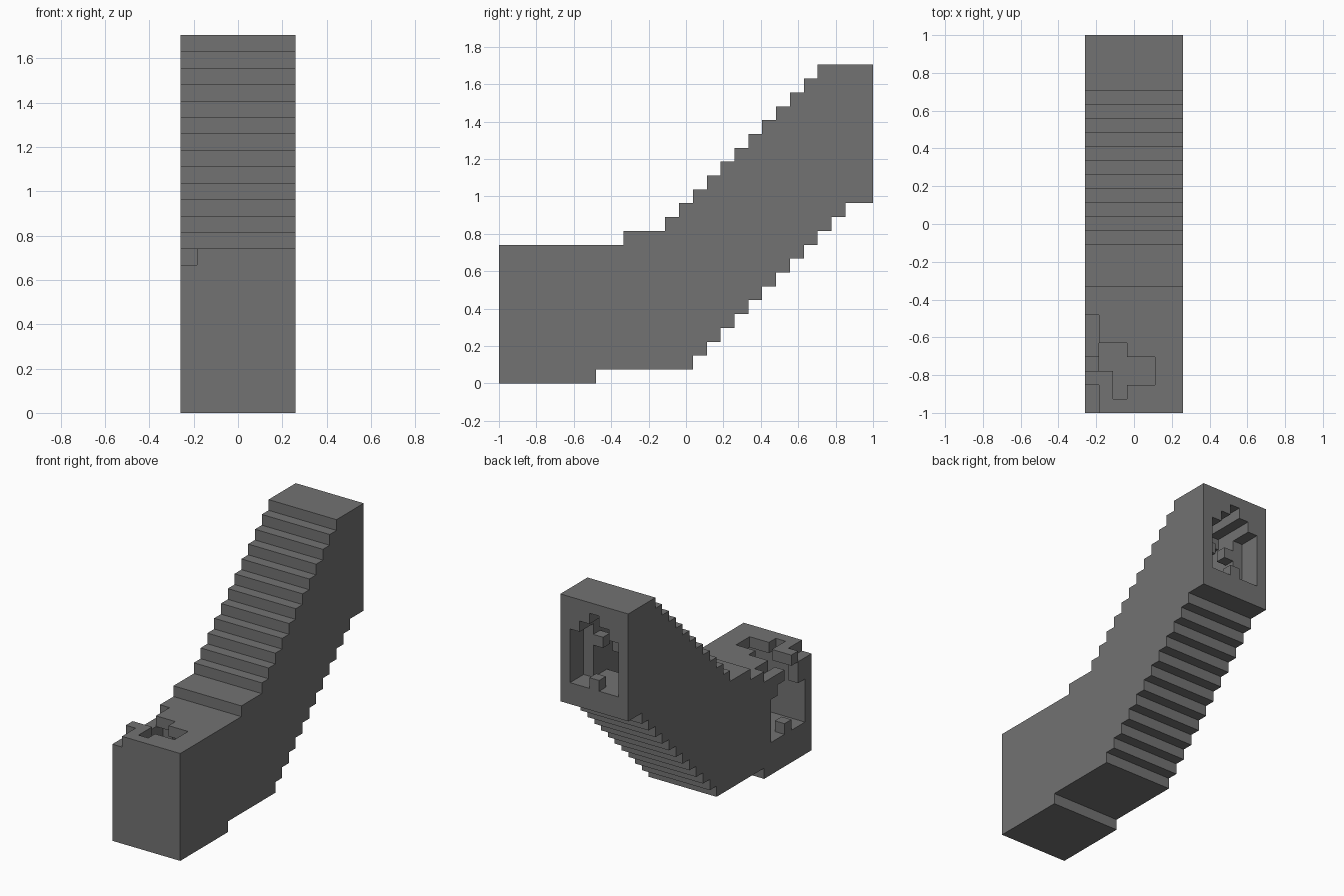
import bpy, bmesh
from mathutils import Vector

if "Cube" in bpy.data.objects:
    bpy.data.objects.remove(bpy.data.objects["Cube"], do_unlink=True)

U = 2 / 27                      # edge of one block
NX, NY, NZ = 7, 27, 23
blocks = set()


def box(i0, i1, j0, j1, k0, k1, add=False):
    """Add or carve a box of blocks; end values are exclusive."""
    cells = {(i, j, k) for i in range(i0, i1)
             for j in range(j0, j1) for k in range(k0, k1)}
    if add:
        blocks.update(cells)
    else:
        blocks.difference_update(cells)


def top_of(j):
    if j < 9:
        return 10
    return max(11, min(j, NZ))


def bottom_of(j):
    if j < 7:
        return 0
    return max(1, min(j - 12, 13))


# Outer body: flat foot and a stepped shaft rising to the back
for j in range(NY):
    box(0, NX, j, j + 1, bottom_of(j), top_of(j), add=True)

# Inner passage with a peaked ceiling
for j in range(6, NY):
    floor = max(3, min(j - 8, 15))
    peak = top_of(j) - 1
    box(2, 5, j, j + 1, floor, peak - 1)
    box(3, 4, j, j + 1, floor, peak)

# Back doorway: stepped arch, threshold block and corbels
box(1, 6, 25, 27, 15, 20)
box(2, 5, 25, 27, 20, 21)
box(3, 4, 25, 27, 21, 22)
box(3, 4, 26, 27, 15, 16, add=True)
for i in (2, 4):
    box(i, i + 1, 24, 25, 18, 19, add=True)

# Front chamber and its side doorway
box(1, 6, 1, 6, 3, 9)
box(0, 1, 1, 6, 3, 7)
box(0, 1, 2, 5, 7, 8)
box(0, 1, 2, 4, 8, 9)
box(0, 1, 3, 4, 9, 10)
box(0, 1, 3, 4, 3, 4, add=True)

# Worn top edge beside the doorway
box(0, 1, 0, 2, 9, 10)
box(0, 1, 4, 7, 9, 10)

# Broken roof opening
for j, i0, i1 in ((1, 2, 3), (2, 2, 5), (3, 1, 5), (4, 1, 3)):
    box(i0, i1, j, j + 1, 9, 10)

# Skin the blocks with their exposed faces
bm = bmesh.new()
verts = {}


def corner(p):
    if p not in verts:
        verts[p] = bm.verts.new(((p[0] - NX / 2) * U, (p[1] - NY / 2) * U, p[2] * U))
    return verts[p]


for cell in sorted(blocks):
    for axis in range(3):
        a, b = (axis + 1) % 3, (axis + 2) % 3
        for side in (0, 1):
            near = list(cell)
            near[axis] += 2 * side - 1
            if tuple(near) in blocks:
                continue
            ring = []
            for da, db in ((0, 0), (1, 0), (1, 1), (0, 1)):
                p = list(cell)
                p[axis] += side
                p[a] += da
                p[b] += db
                ring.append(corner(tuple(p)))
            bm.faces.new(ring if side else ring[::-1])

mesh = bpy.data.meshes.new("stepped_passage")
bm.to_mesh(mesh)
bm.free()

# Plain stone colour
stone = bpy.data.materials.new("dark grey stone")
stone.use_nodes = True
color = (0.17, 0.17, 0.17, 1)
stone.diffuse_color = color
shader = stone.node_tree.nodes["Principled BSDF"]
shader.inputs["Base Color"].default_value = color
shader.inputs["Roughness"].default_value = 0.9
mesh.materials.append(stone)

passage = bpy.data.objects.new("stepped_passage", mesh)
bpy.context.collection.objects.link(passage)
